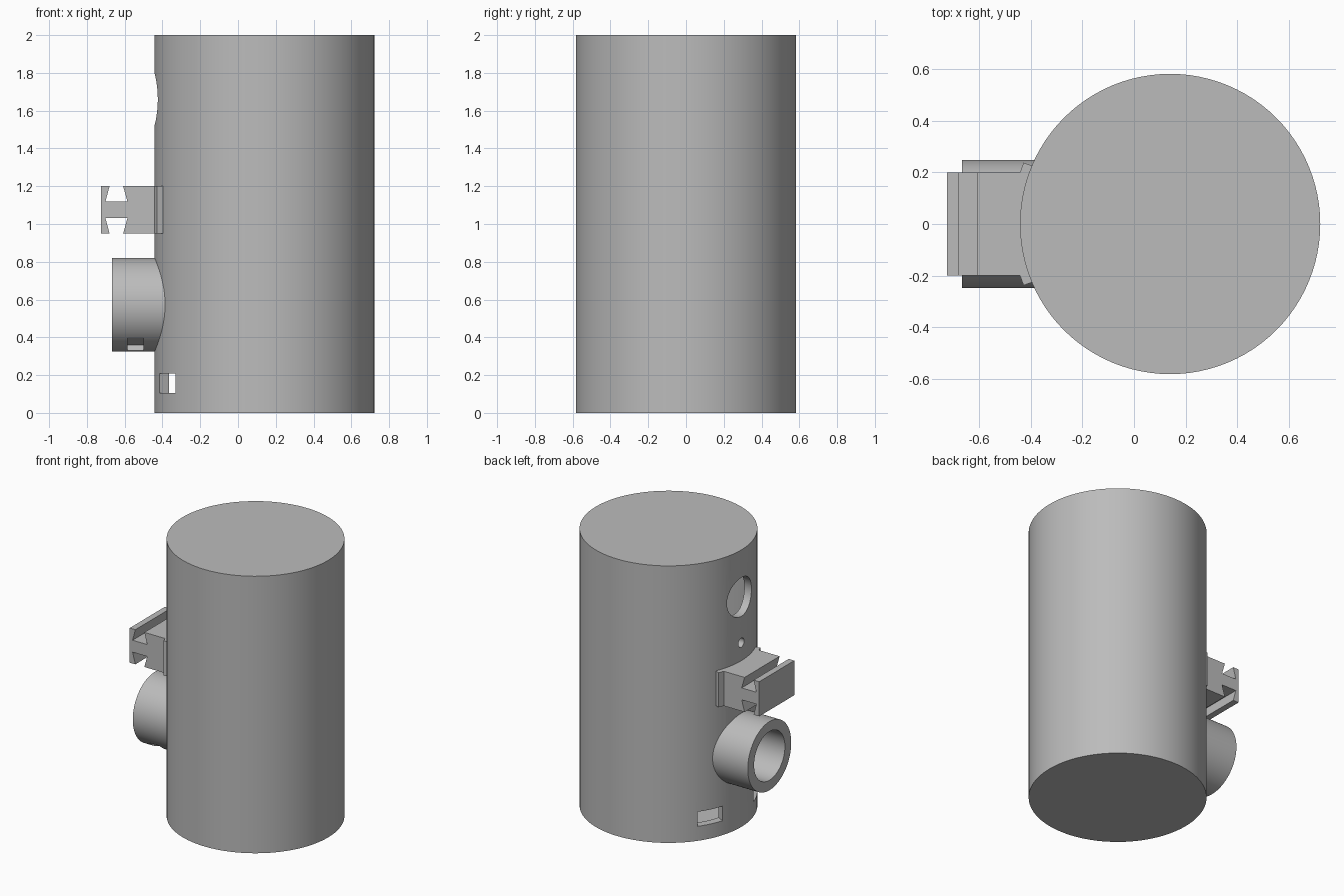
import bpy
import bmesh
import math
from mathutils import Matrix, Vector

cube = bpy.data.objects.get("Cube")
if cube:
    bpy.data.objects.remove(cube, do_unlink=True)

grey = bpy.data.materials.new("plain grey")
grey.use_nodes = True
colour = (0.5, 0.5, 0.5, 1)
grey.diffuse_color = colour
grey.node_tree.nodes["Principled BSDF"].inputs["Base Color"].default_value = colour

CX, RADIUS, WALL, HEIGHT = 0.14, 0.582, 0.055, 2.0
PIPE_Z, PIPE_R, BORE_R = 0.573, 0.248, 0.176


def make_object(name, bm):
    bmesh.ops.recalc_face_normals(bm, faces=bm.faces)
    mesh = bpy.data.meshes.new(name)
    bm.to_mesh(mesh)
    bm.free()
    obj = bpy.data.objects.new(name, mesh)
    bpy.context.collection.objects.link(obj)
    return obj


def cylinder(name, radius, start, end, sides=96):
    """Closed cylinder between two points."""
    start, end = Vector(start), Vector(end)
    axis = end - start
    turn = axis.to_track_quat("Z", "Y").to_matrix().to_4x4()
    bm = bmesh.new()
    bmesh.ops.create_cone(bm, cap_ends=True, segments=sides, radius1=radius,
                          radius2=radius, depth=axis.length,
                          matrix=Matrix.Translation((start + end) / 2) @ turn)
    return make_object(name, bm)


def box(name, size, matrix):
    bm = bmesh.new()
    bmesh.ops.create_cube(bm, size=1, matrix=matrix @ Matrix.Diagonal((*size, 1)))
    return make_object(name, bm)


def prism(name, points, offset):
    """Extrude a flat outline along an offset."""
    bm = bmesh.new()
    face = bm.faces.new([bm.verts.new(p) for p in points])
    made = bmesh.ops.extrude_face_region(bm, geom=[face])
    moved = [v for v in made["geom"] if isinstance(v, bmesh.types.BMVert)]
    bmesh.ops.translate(bm, verts=moved, vec=offset)
    return make_object(name, bm)


def cut(target, cutter):
    cutter.hide_render = True
    mod = target.modifiers.new("cut", "BOOLEAN")
    mod.operation, mod.solver, mod.object = "DIFFERENCE", "EXACT", cutter
    bpy.context.view_layer.objects.active = target
    bpy.ops.object.modifier_apply(modifier=mod.name)
    bpy.data.objects.remove(cutter, do_unlink=True)


def finish(obj, smooth=False):
    obj.data.materials.clear()
    obj.data.materials.append(grey)
    if smooth:
        bpy.ops.object.select_all(action="DESELECT")
        obj.select_set(True)
        bpy.context.view_layer.objects.active = obj
        bpy.ops.object.shade_smooth_by_angle(angle=math.radians(30))


# Hollow canister with closed ends
shell = cylinder("canister_shell", RADIUS, (CX, 0, 0), (CX, 0, HEIGHT))
cut(shell, cylinder("cavity", RADIUS - WALL, (CX, 0, WALL), (CX, 0, HEIGHT - WALL)))

# Round openings on the fitting side: large port, pin hole, pipe bore
for z, radius in ((1.66, 0.14), (1.33, 0.033), (PIPE_Z, BORE_R)):
    cut(shell, cylinder("round_cutter", radius, (-0.8, 0, z), (-0.2, 0, z), 48))

# Pair of strap windows near the base
for side in (-1, 1):
    angle = math.pi - side * math.radians(26.8)
    place = (Matrix.Translation((CX, 0, 0.157)) @ Matrix.Rotation(angle, 4, "Z")
             @ Matrix.Translation((RADIUS, 0, 0)))
    cut(shell, box("window_cutter", (0.3, 0.187, 0.105), place))
finish(shell, smooth=True)

# Pipe stub with a shallow notch underneath
pipe = cylinder("pipe_stub", PIPE_R, (-0.667, 0, PIPE_Z), (-0.38, 0, PIPE_Z))
cut(pipe, cylinder("bore_cutter", BORE_R, (-0.8, 0, PIPE_Z), (-0.2, 0, PIPE_Z), 64))
notch = (Matrix.Translation((-0.542, 0, PIPE_Z))
         @ Matrix.Rotation(math.radians(-16), 4, "X")
         @ Matrix.Translation((0, -0.06, -0.265)))
cut(pipe, box("notch_cutter", (0.085, 0.17, 0.1), notch))
finish(pipe, smooth=True)

# Dovetail rail, outline mirrored about its mid height
RAIL_Z, RAIL_H, RAIL_Y = 1.075, 0.125, 0.2
upper = [(-0.725, RAIL_H), (-0.68, RAIL_H), (-0.702, 0.043),
         (-0.585, 0.043), (-0.608, RAIL_H), (-0.402, RAIL_H)]
outline = upper + [(x, -z) for x, z in reversed(upper)]
rail = prism("dovetail_rail", [(x, -RAIL_Y, RAIL_Z + z) for x, z in outline],
             (0, 2 * RAIL_Y, 0))
finish(rail)

# Flared feet joining the rail to the canister
for side, label in ((-1, "front"), (1, "back")):
    plan = [(-0.442, 0.2), (-0.428, 0.238), (-0.39, 0.224), (-0.395, 0.19), (-0.43, 0.19)]
    foot = prism(label + "_rail_foot",
                 [(x, side * y, RAIL_Z - RAIL_H) for x, y in plan],
                 (0, 0, 2 * RAIL_H))
    finish(foot)
